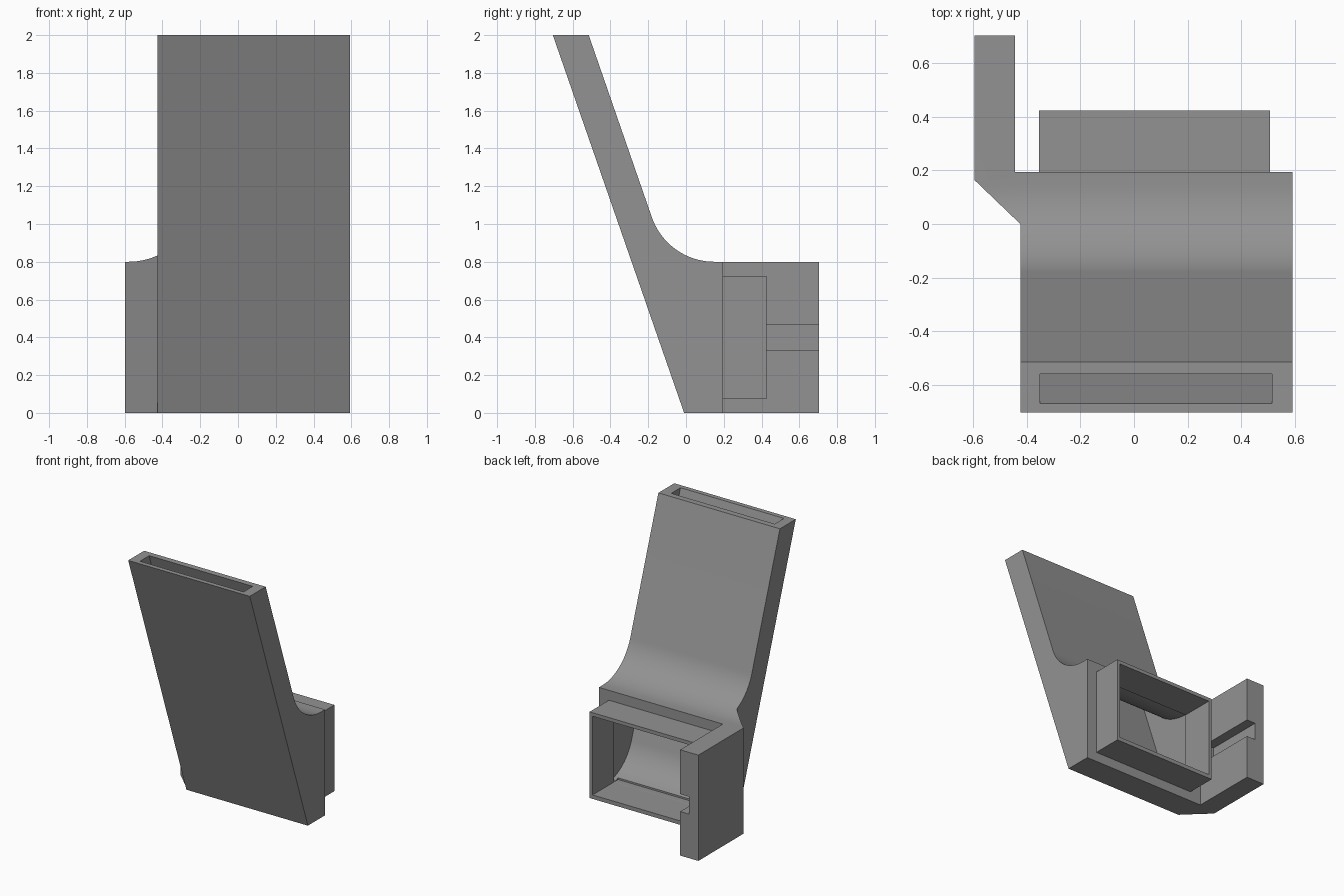
import bpy, math
from mathutils import Vector

if "Cube" in bpy.data.objects:
    bpy.data.objects.remove(bpy.data.objects["Cube"])

grey = bpy.data.materials.new("plain grey")
grey.diffuse_color = (0.29, 0.29, 0.29, 1)
grey.use_nodes = True
grey.node_tree.nodes["Principled BSDF"].inputs["Base Color"].default_value = grey.diffuse_color


def prism(name, pts, lo, hi, axis):
    """Extrude a profile: (y, z) points along x, or (x, y) points along z."""
    def at(p, h):
        return (h, p[0], p[1]) if axis == 'X' else (p[0], p[1], h)
    n = len(pts)
    verts = [at(p, lo) for p in pts] + [at(p, hi) for p in pts]
    faces = [list(range(n))[::-1], list(range(n, 2 * n))]
    faces += [[i, (i + 1) % n, n + (i + 1) % n, n + i] for i in range(n)]
    area = sum(pts[i][0] * pts[(i + 1) % n][1] - pts[(i + 1) % n][0] * pts[i][1]
               for i in range(n))
    if area < 0:
        faces = [f[::-1] for f in faces]
    me = bpy.data.meshes.new(name)
    me.from_pydata(verts, [], faces)
    me.materials.append(grey)
    ob = bpy.data.objects.new(name, me)
    bpy.context.collection.objects.link(ob)
    return ob


def box(name, x, y, z):
    return prism(name, [(x[0], y[0]), (x[1], y[0]), (x[1], y[1]), (x[0], y[1])],
                 z[0], z[1], 'Z')


def combine(target, other, op):
    """Apply a boolean and remove the helper."""
    m = target.modifiers.new(op, 'BOOLEAN')
    m.operation, m.object, m.solver = op, other, 'EXACT'
    bpy.ops.object.select_all(action='DESELECT')
    bpy.context.view_layer.objects.active = target
    target.select_set(True)
    bpy.ops.object.modifier_apply(modifier=m.name)
    bpy.data.objects.remove(other)


def arc(cy, cz, r, a0, a1, n=20):
    return [(cy + r * math.cos(math.radians(a0 + (a1 - a0) * i / n)),
             cz + r * math.sin(math.radians(a0 + (a1 - a0) * i / n)))
            for i in range(n + 1)]


SLANT = 180 + math.degrees(math.atan(0.3475))   # normal of the sloping wall


def outer(back):
    return ([(-0.01, 0), (-0.705, 2), (-0.515, 2)]
            + arc(0.15, 1.15, 0.35, SLANT, 270) + [(back, 0.8), (back, 0)])


# Sloping duct body
duct = prism("duct_body", outer(0.195), -0.425, 0.592, 'X')

# Side arm with chamfered front, topped by the same curved profile
arm = prism("side_arm", [(-0.40, -0.0), (-0.425, 0), (-0.597, 0.165), (-0.597, 0.705),
                         (-0.445, 0.705), (-0.445, 0.195), (-0.40, 0.195)], -0.1, 1.2, 'Z')
combine(arm, prism("arm_trim", outer(0.705), -0.8, 0.8, 'X'), 'INTERSECT')
combine(arm, box("arm_groove", (-0.52, -0.43), (0.25, 0.8), (0.333, 0.465)), 'DIFFERENCE')
combine(duct, arm, 'UNION')

# Rear outlet collar
combine(duct, box("outlet_collar", (-0.355, 0.509), (0.15, 0.425), (0.073, 0.725)), 'UNION')

# Curved hollow running from the top slot to the rear outlet
t = 0.23
r = t / math.tan(math.radians((270 - SLANT) / 2))
floor_arc = arc(-0.01 + t, 0.1 + r, r, 270, SLANT)
floor_arc = [p for p in floor_arc if p[0] < 0.165]
hollow = ([(0.17, 0.102)] + floor_arc + [(-0.67, 2), (-0.687, 2.05), (-0.577, 2.05), (-0.56, 2)]
          + arc(0.15, 1.15, 0.43, SLANT, 270) + [(0.17, 0.72)])
combine(duct, prism("hollow", hollow, -0.351, 0.515, 'X'), 'DIFFERENCE')
combine(duct, box("outlet_opening", (-0.33, 0.484), (0.12, 0.6), (0.103, 0.698)), 'DIFFERENCE')

bpy.ops.object.select_all(action='DESELECT')
bpy.context.view_layer.objects.active = duct
duct.select_set(True)
bpy.ops.object.shade_smooth_by_angle(angle=math.radians(20))
